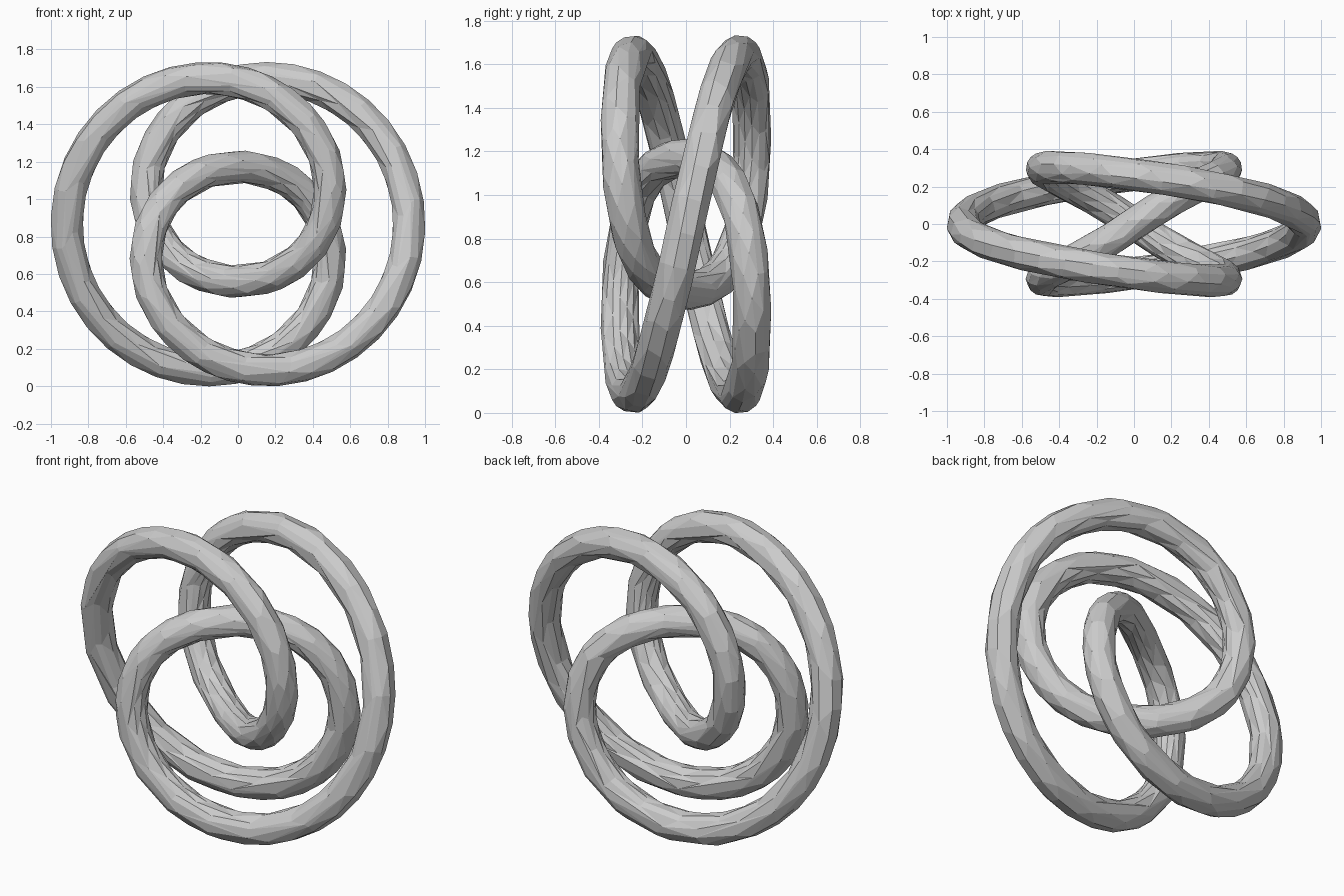
import bpy, bmesh
from math import sin, cos, pi
from mathutils import Vector

if "Cube" in bpy.data.objects:
    bpy.data.objects.remove(bpy.data.objects["Cube"])

K, R = 0.305, 0.086          # knot scale, tube radius
STEPS, SIDES = 240, 16
MID_Z = 0.866


# torus-knot centre line
def path(t):
    r = 2 + cos(2 * t)
    return K * Vector((r * cos(3 * t), sin(2 * t), r * sin(3 * t)))


# sweep a round section along the closed path
bm = bmesh.new()
rings = []
for i in range(STEPS):
    t = 2 * pi * i / STEPS
    p = path(t) + Vector((0, 0, MID_Z))
    tan = (path(t + 1e-3) - path(t - 1e-3)).normalized()
    u = Vector((0, 1, 0))
    u = (u - tan * u.dot(tan)).normalized()
    v = tan.cross(u)
    rings.append([bm.verts.new(p + R * (cos(a) * u + sin(a) * v))
                  for a in (2 * pi * j / SIDES for j in range(SIDES))])
for i in range(STEPS):
    a, b = rings[i], rings[(i + 1) % STEPS]
    for j in range(SIDES):
        k = (j + 1) % SIDES
        bm.faces.new((a[j], a[k], b[k], b[j]))
bmesh.ops.recalc_face_normals(bm, faces=bm.faces)
mesh = bpy.data.meshes.new("knot_tube")
bm.to_mesh(mesh)
bm.free()
knot = bpy.data.objects.new("knot_tube", mesh)
bpy.context.collection.objects.link(knot)

# reduce to irregular flat facets
dec = knot.modifiers.new("facets", 'DECIMATE')
dec.ratio = 0.2
